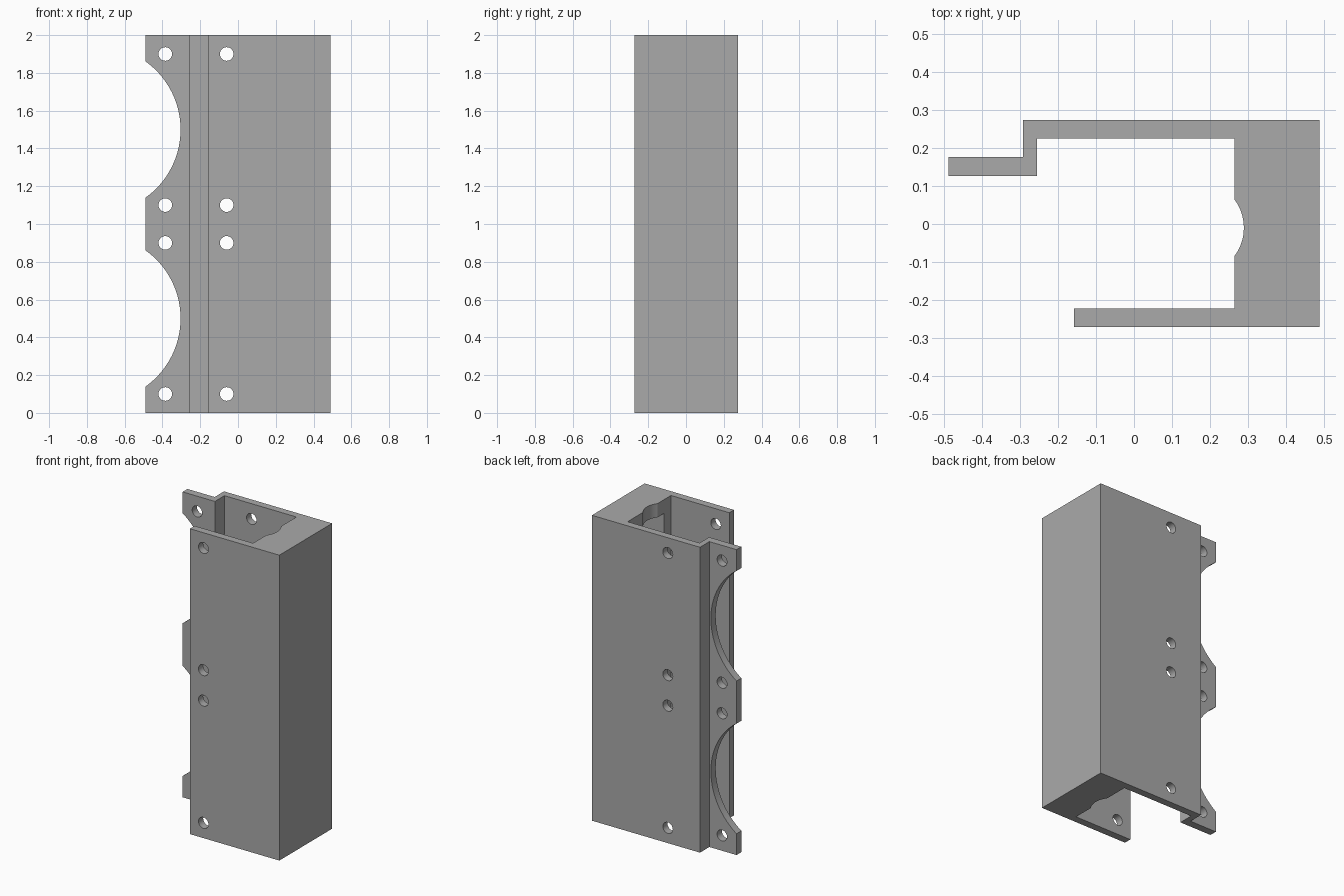
import bpy, bmesh
from math import pi
from mathutils import Matrix

cube = bpy.data.objects.get("Cube")
if cube:
    bpy.data.objects.remove(cube)

grey = bpy.data.materials.new("plain grey")
grey.use_nodes = True
grey.diffuse_color = (0.4, 0.4, 0.4, 1)
grey.node_tree.nodes["Principled BSDF"].inputs["Base Color"].default_value = (0.4, 0.4, 0.4, 1)


def make(name, bm):
    bmesh.ops.recalc_face_normals(bm, faces=bm.faces)
    mesh = bpy.data.meshes.new(name)
    bm.to_mesh(mesh)
    bm.free()
    mesh.materials.append(grey)
    obj = bpy.data.objects.new(name, mesh)
    bpy.context.collection.objects.link(obj)
    return obj


def cylinder(name, radius, depth, location, segments, axis):
    bm = bmesh.new()
    turn = Matrix.Rotation(pi / 2, 4, "X") if axis == "Y" else Matrix()
    bmesh.ops.create_cone(bm, cap_ends=True, segments=segments, radius1=radius,
                          radius2=radius, depth=depth,
                          matrix=Matrix.Translation(location) @ turn)
    return make(name, bm)


def box(name, low, high):
    bm = bmesh.new()
    bmesh.ops.create_cube(bm, size=1)
    for v in bm.verts:
        v.co = [high[i] if v.co[i] > 0 else low[i] for i in range(3)]
    return make(name, bm)


# Channel body: one cross-section with a stepped flange, pulled up
profile = [(-0.49, 0.127), (-0.256, 0.127), (-0.256, 0.226), (0.265, 0.226),
           (0.265, -0.223), (-0.158, -0.223), (-0.158, -0.272), (0.49, -0.272),
           (0.49, 0.274), (-0.293, 0.274), (-0.293, 0.177), (-0.49, 0.177)]
bm = bmesh.new()
base = bm.faces.new([bm.verts.new((x, y, 0)) for x, y in profile])
top = bmesh.ops.extrude_face_region(bm, geom=[base])["geom"]
bmesh.ops.translate(bm, vec=(0, 0, 2), verts=[g for g in top if isinstance(g, bmesh.types.BMVert)])
body = make("channel_body", bm)

# Cutters: inner groove, hidden pocket, round flange cut-outs, screw holes
cutters = [cylinder("groove_cutter", 0.125, 2.4, (0.165, -0.01, 1), 48, "Z"),
           box("pocket_cutter", (0.2, -0.15, 0.09), (0.44, 0.13, 1.91))]
for z in (0.5, 1.5):
    cutters.append(cylinder("flange_cutter", 0.443, 0.2, (-0.747, 0.152, z), 96, "Y"))
for z in (0.1, 0.9, 1.1, 1.9):
    for x in (-0.385, -0.06):
        cutters.append(cylinder("screw_hole_cutter", 0.036, 1, (x, 0, z), 32, "Y"))

for cutter in cutters:
    cutter.hide_render = True
    cutter.hide_viewport = True
    mod = body.modifiers.new(cutter.name, "BOOLEAN")
    mod.operation = "DIFFERENCE"
    mod.solver = "EXACT"
    mod.object = cutter

# Apply the cuts and remove the cutters
graph = bpy.context.evaluated_depsgraph_get()
cut_mesh = bpy.data.meshes.new_from_object(body.evaluated_get(graph))
body.modifiers.clear()
body.data = cut_mesh
for cutter in cutters:
    bpy.data.objects.remove(cutter)

bpy.ops.object.select_all(action="DESELECT")
body.select_set(True)
bpy.context.view_layer.objects.active = body
bpy.ops.object.shade_smooth_by_angle(angle=pi / 6)
